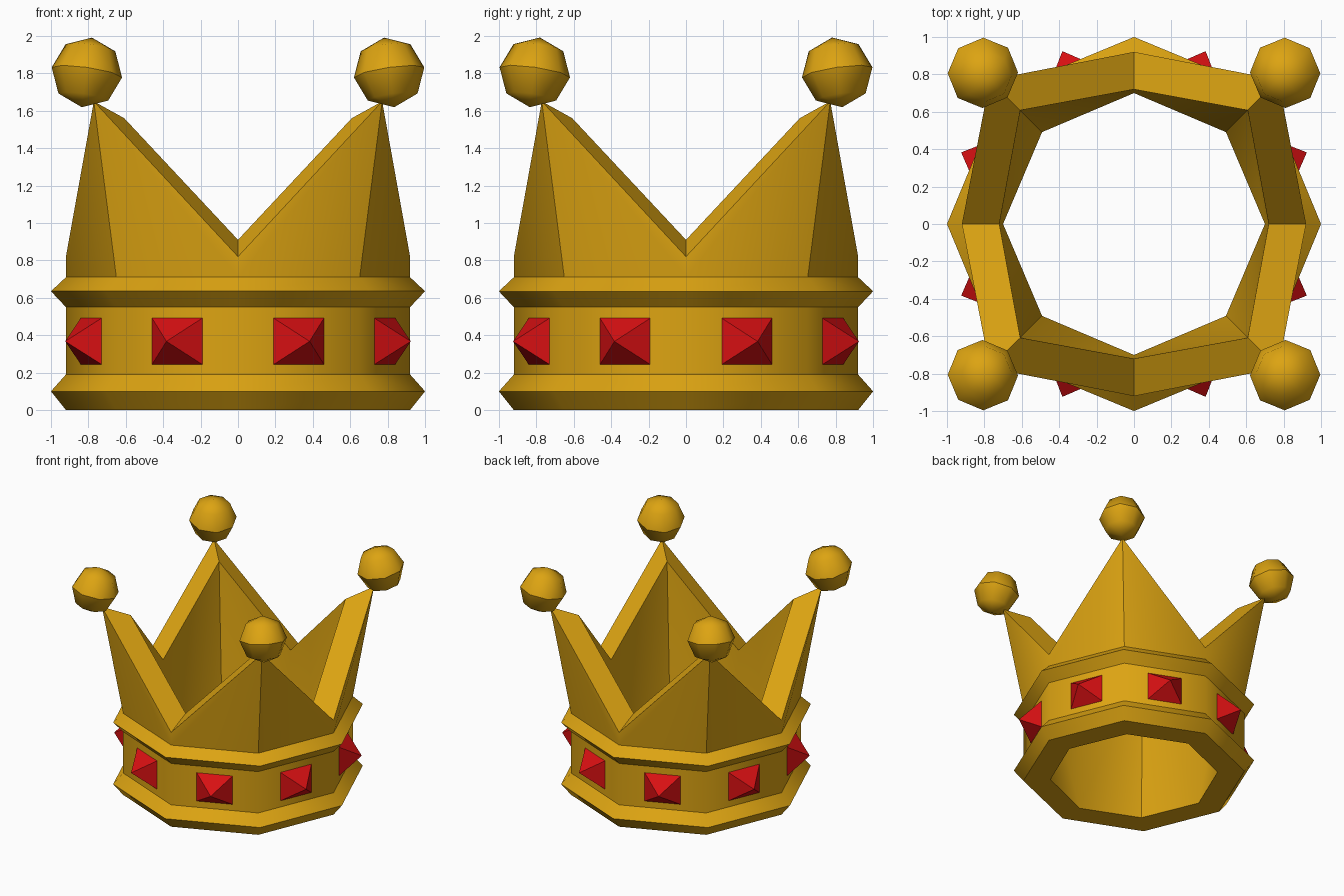
import bpy, bmesh, math
from mathutils import Vector, Matrix

cube = bpy.data.objects.get("Cube")
if cube:
    bpy.data.objects.remove(cube, do_unlink=True)


def material(name, colour):
    mat = bpy.data.materials.new(name)
    mat.use_nodes = True
    mat.diffuse_color = colour
    bsdf = next(n for n in mat.node_tree.nodes if n.type == 'BSDF_PRINCIPLED')
    bsdf.inputs["Base Color"].default_value = colour
    return mat


gold = material("gold", (0.72, 0.37, 0.006, 1))
red = material("ruby red", (0.68, 0.005, 0.006, 1))


def finish(bm, name, mat, smooth):
    bmesh.ops.recalc_face_normals(bm, faces=bm.faces)
    for f in bm.faces:
        f.smooth = smooth
    mesh = bpy.data.meshes.new(name)
    bm.to_mesh(mesh)
    bm.free()
    mesh.materials.append(mat)
    obj = bpy.data.objects.new(name, mesh)
    bpy.context.collection.objects.link(obj)
    return obj


# Crown body: an eight-sided ring whose section alternates valley and peak
base = [(0.92, 0), (1.0, 0.1), (0.92, 0.19), (0.92, 0.55), (1.0, 0.635), (0.92, 0.71)]
valley = base + [(0.92, 0.82), (0.72, 0.91), (0.70, 0)]
peak = base + [(1.09, 1.65), (0.86, 1.56), (0.695, 0)]
OUT_LOW, OUT_TOP, IN_TOP, IN_LOW = 5, 6, 7, 8

bm = bmesh.new()
rings = []
for i in range(8):
    a = math.radians(45 * i)
    section = peak if i % 2 else valley
    rings.append([bm.verts.new((r * math.cos(a), r * math.sin(a), z)) for r, z in section])

n = len(valley)
for i in range(8):
    lo, hi = rings[i], rings[(i + 1) % 8]
    if i % 2:
        lo, hi = hi, lo              # lo is always the valley side
    for j in range(n):
        k = (j + 1) % n
        if j == OUT_LOW:             # outer spike wall
            bm.faces.new((lo[j], hi[j], hi[k]))
            bm.faces.new((lo[j], hi[k], lo[k]))
        elif j == IN_TOP:            # inner spike wall
            bm.faces.new((lo[k], hi[k], hi[j]))
            bm.faces.new((lo[k], hi[j], lo[j]))
        else:
            bm.faces.new((lo[j], hi[j], hi[k], lo[k]))

# Crisp rims, peak ridges and top folds; the round of the band stays soft
for i, ring in enumerate(rings):
    for j in range(n):
        bm.edges.get((ring[j], rings[(i + 1) % 8][j])).smooth = False
        if j == OUT_TOP or (i % 2 and j in (OUT_LOW, IN_TOP)):
            bm.edges.get((ring[j], ring[(j + 1) % n])).smooth = False
finish(bm, "crown_body", gold, True)

# Faceted balls on the four tips, leaning slightly inwards
for sx, sy, label in ((1, -1, "front_left"), (-1, -1, "front_right"),
                      (1, 1, "back_left"), (-1, 1, "back_right")):
    bm = bmesh.new()
    bmesh.ops.create_uvsphere(bm, u_segments=8, v_segments=4, radius=0.19)
    for e in bm.edges:
        if all(abs(v.co.z) < 0.001 for v in e.verts):
            e.smooth = False
    tilt = Vector((0, 0, 1)).rotation_difference(Vector((-0.145 * sx, -0.145 * sy, 1)))
    bm.transform(Matrix.Translation((0.808 * sx, 0.808 * sy, 1.805)) @ tilt.to_matrix().to_4x4())
    finish(bm, "ball_" + label, gold, True)

# Pyramid gems, one in the middle of each band face
for i in range(8):
    bm = bmesh.new()
    corners = [bm.verts.new((0.845, y, z)) for y, z in
               ((-0.15, 0.24), (0.15, 0.24), (0.15, 0.495), (-0.15, 0.495))]
    apex = bm.verts.new((1.0, 0, 0.367))
    bm.faces.new(corners)
    for j in range(4):
        bm.faces.new((corners[j], corners[(j + 1) % 4], apex))
    bm.transform(Matrix.Rotation(math.radians(22.5 + 45 * i), 4, 'Z'))
    finish(bm, "gem_%d" % (i + 1), red, False)
